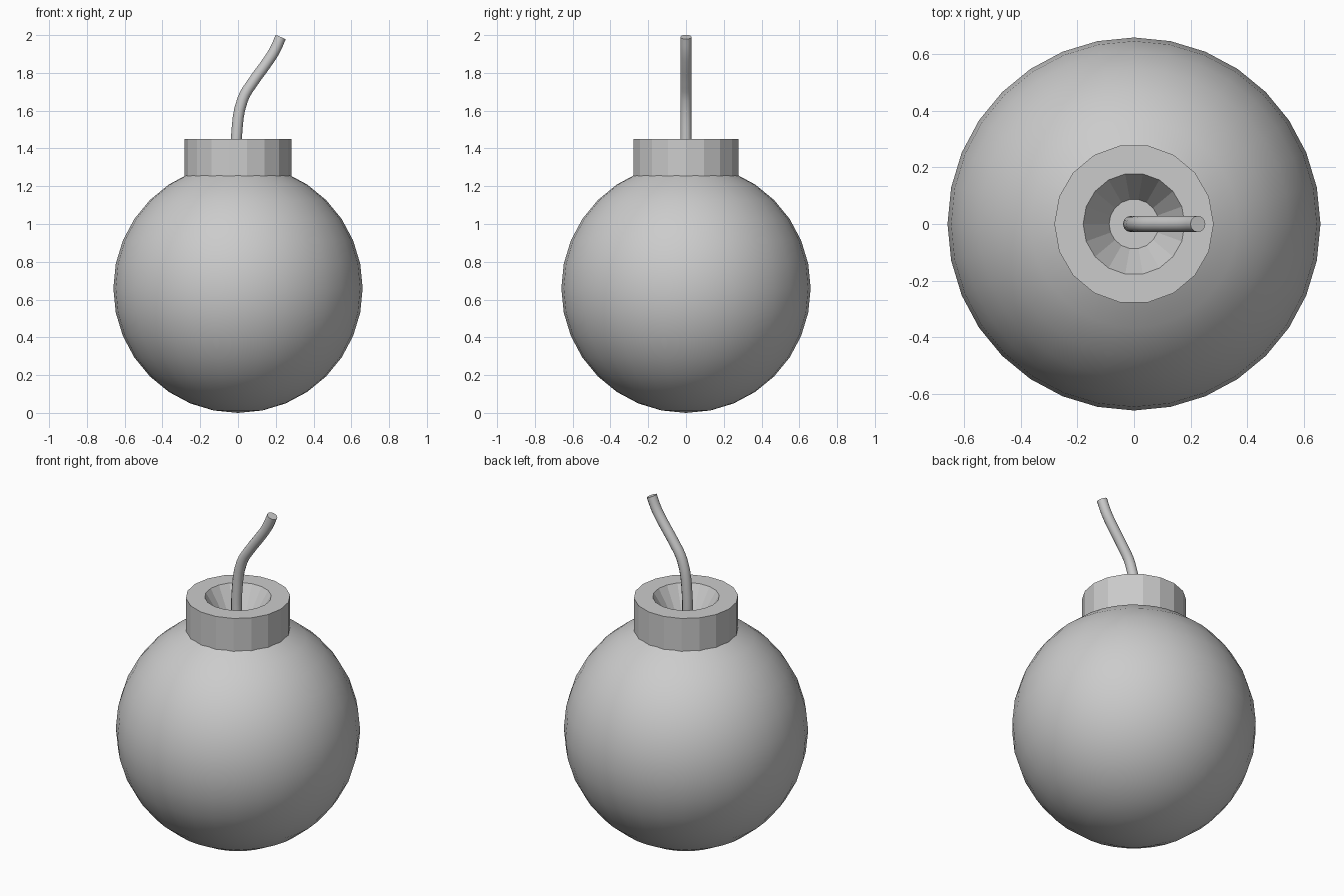
import bpy, bmesh
from math import sin, cos, pi, radians
from mathutils import Vector

cube = bpy.data.objects.get("Cube")
if cube:
    bpy.data.objects.remove(cube, do_unlink=True)

grey = bpy.data.materials.new("plain grey")
grey.use_nodes = True
grey.diffuse_color = (0.6, 0.6, 0.6, 1)
grey.node_tree.nodes["Principled BSDF"].inputs["Base Color"].default_value = (0.6, 0.6, 0.6, 1)


def add_object(name, bm):
    bmesh.ops.recalc_face_normals(bm, faces=bm.faces)
    mesh = bpy.data.meshes.new(name)
    bm.to_mesh(mesh)
    bm.free()
    mesh.materials.append(grey)
    obj = bpy.data.objects.new(name, mesh)
    bpy.context.collection.objects.link(obj)
    return obj


def smooth(obj, angle):
    bpy.ops.object.select_all(action="DESELECT")
    obj.select_set(True)
    bpy.context.view_layer.objects.active = obj
    bpy.ops.object.shade_smooth_by_angle(angle=radians(angle))


# Round body, open under the collar
RADIUS = 0.66
bm = bmesh.new()
bmesh.ops.create_uvsphere(bm, u_segments=32, v_segments=16, radius=RADIUS)
bmesh.ops.translate(bm, verts=bm.verts, vec=(0, 0, RADIUS))
cap = [v for v in bm.verts if v.co.z > 1.28]
bmesh.ops.delete(bm, geom=cap, context="VERTS")
smooth(add_object("round_body", bm), 40)

# Collar with a funnel-shaped recess and a flat floor
SIDES = 18
profile = [(0.088, 1.3), (0.18, 1.45), (0.282, 1.45), (0.282, 1.23)]
bm = bmesh.new()
rings = [[bm.verts.new((r * cos(2 * pi * i / SIDES), r * sin(2 * pi * i / SIDES), z))
          for i in range(SIDES)] for r, z in profile]
for low, high in zip(rings, rings[1:]):
    for i in range(SIDES):
        j = (i + 1) % SIDES
        bm.faces.new((low[i], low[j], high[j], high[i]))
bm.faces.new(rings[0])
bm.faces.new(rings[-1])
add_object("collar", bm)

# Bent fuse swept along a curve
path = [(-0.008, 1.29), (-0.008, 1.46), (0.025, 1.66), (0.085, 1.76),
        (0.15, 1.85), (0.195, 1.92), (0.226, 1.99)]
curve = bpy.data.curves.new("fuse", "CURVE")
curve.dimensions = "3D"
curve.bevel_depth = 0.029
curve.bevel_resolution = 4
curve.resolution_u = 4
curve.use_fill_caps = True
spline = curve.splines.new("BEZIER")
spline.bezier_points.add(len(path) - 1)
for point, (x, z) in zip(spline.bezier_points, path):
    point.co = Vector((x, 0, z))
    point.handle_left_type = point.handle_right_type = "AUTO"
curve.materials.append(grey)
fuse = bpy.data.objects.new("fuse", curve)
bpy.context.collection.objects.link(fuse)
bpy.ops.object.select_all(action="DESELECT")
fuse.select_set(True)
bpy.context.view_layer.objects.active = fuse
bpy.ops.object.convert(target="MESH")
smooth(bpy.context.view_layer.objects.active, 40)
